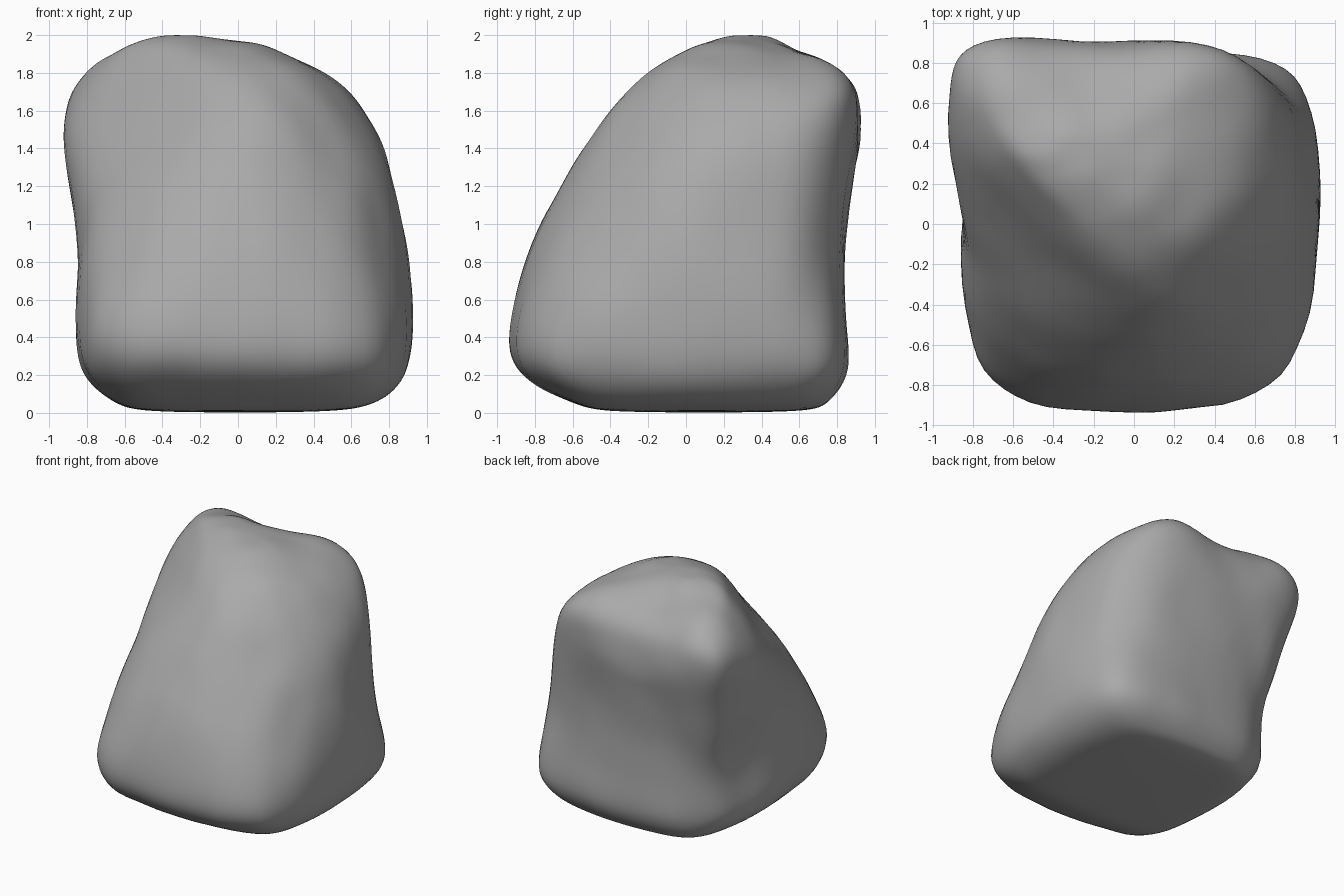
import bpy
import bmesh
from mathutils import Vector, noise

default_cube = bpy.data.objects.get("Cube")
if default_cube:
    bpy.data.objects.remove(default_cube, do_unlink=True)

# Eight-sided slices of the boulder, bottom to top:
# height, left-right limits, front-back limits, then the four corner limits
# measured along x+y, x-y, y-x and -x-y
SLICES = [
    (0, -.5, .5, -.45, .65, .98, .85, .98, .8),
    (.04, -.66, .76, -.58, .76, 1.3, 1.17, 1.22, 1.06),
    (.2, -.86, .92, -.95, .88, 1.6, 1.52, 1.37, 1.47),
    (.45, -.88, .945, -.965, .86, 1.57, 1.54, 1.36, 1.57),
    (.8, -.87, .92, -.88, .855, 1.45, 1.34, 1.42, 1.36),
    (1.1, -.885, .87, -.75, .89, 1.42, 1.12, 1.56, 1.12),
    (1.4, -.94, .8, -.57, .94, 1.42, .87, 1.7, .82),
    (1.6, -.94, .69, -.42, .955, 1.4, .68, 1.75, .62),
    (1.75, -.87, .56, -.29, .93, 1.33, .51, 1.67, .5),
    (1.88, -.72, .32, -.11, .8, 1, .27, 1.4, .36),
    (1.96, -.55, .08, .08, .54, .42, -.1, .92, .26),
    (2.005, -.38, -.2, .25, .42, .16, -.49, .75, .07),
]

# Shallow hollows worn into the sides: centre, radius, depth
HOLLOWS = [
    ((-.2, .85, 1.8), .5, .075),
    ((-.15, .9, 1.1), .55, .02),
    ((-.9, .4, .6), .5, .05),
    ((.8, -.4, .9), .4, .015),
]


def octagon(z, x0, x1, y0, y1, pp, pn, np, nn):
    """Corner points of a slice, counterclockwise from the right."""
    flat = [(x1, x1 - pn), (x1, pp - x1), (pp - y1, y1), (y1 - np, y1),
            (x0, np + x0), (x0, -nn - x0), (-nn - y0, y0), (pn + y0, y0)]
    return [(x, y, z) for x, y in flat]


def loft(slices):
    """Skin the slices into one closed mesh."""
    bm = bmesh.new()
    rings = [[bm.verts.new(p) for p in octagon(*s)] for s in slices]
    for low, high in zip(rings, rings[1:]):
        for i in range(len(low)):
            j = (i + 1) % len(low)
            bm.faces.new((low[i], low[j], high[j], high[i]))
    bm.faces.new(rings[0][::-1])
    bm.faces.new(rings[-1])
    mesh = bpy.data.meshes.new("boulder")
    bm.to_mesh(mesh)
    bm.free()
    return mesh


def weather(mesh):
    """Press in the hollows and add gentle uneven wear above the flat base."""
    normals = [v.normal.copy() for v in mesh.vertices]
    for v, normal in zip(mesh.vertices, normals):
        wear = min(1, max(0, v.co.z * 4))
        push = .015 * wear * noise.noise(v.co * Vector((4, 4, 2)))
        for centre, radius, depth in HOLLOWS:
            reach = (v.co - Vector(centre)).length / radius
            push -= depth * max(0, 1 - reach * reach) ** 2
        v.co += normal * push


# Stone colour
stone = bpy.data.materials.new("stone grey")
stone.use_nodes = True
grey = (.4, .4, .4, 1)
stone.diffuse_color = grey
shader = next(n for n in stone.node_tree.nodes if n.type == "BSDF_PRINCIPLED")
shader.inputs["Base Color"].default_value = grey
shader.inputs["Roughness"].default_value = .9

# Rounded boulder body
boulder = bpy.data.objects.new("boulder", loft(SLICES))
bpy.context.collection.objects.link(boulder)
rounding = boulder.modifiers.new("rounding", "SUBSURF")
rounding.levels = rounding.render_levels = 3
bpy.context.view_layer.update()
graph = bpy.context.evaluated_depsgraph_get()
rounded = bpy.data.meshes.new_from_object(boulder.evaluated_get(graph))
boulder.modifiers.clear()
boulder.data = rounded

weather(rounded)
rounded.materials.clear()
rounded.materials.append(stone)
for face in rounded.polygons:
    face.use_smooth = True
